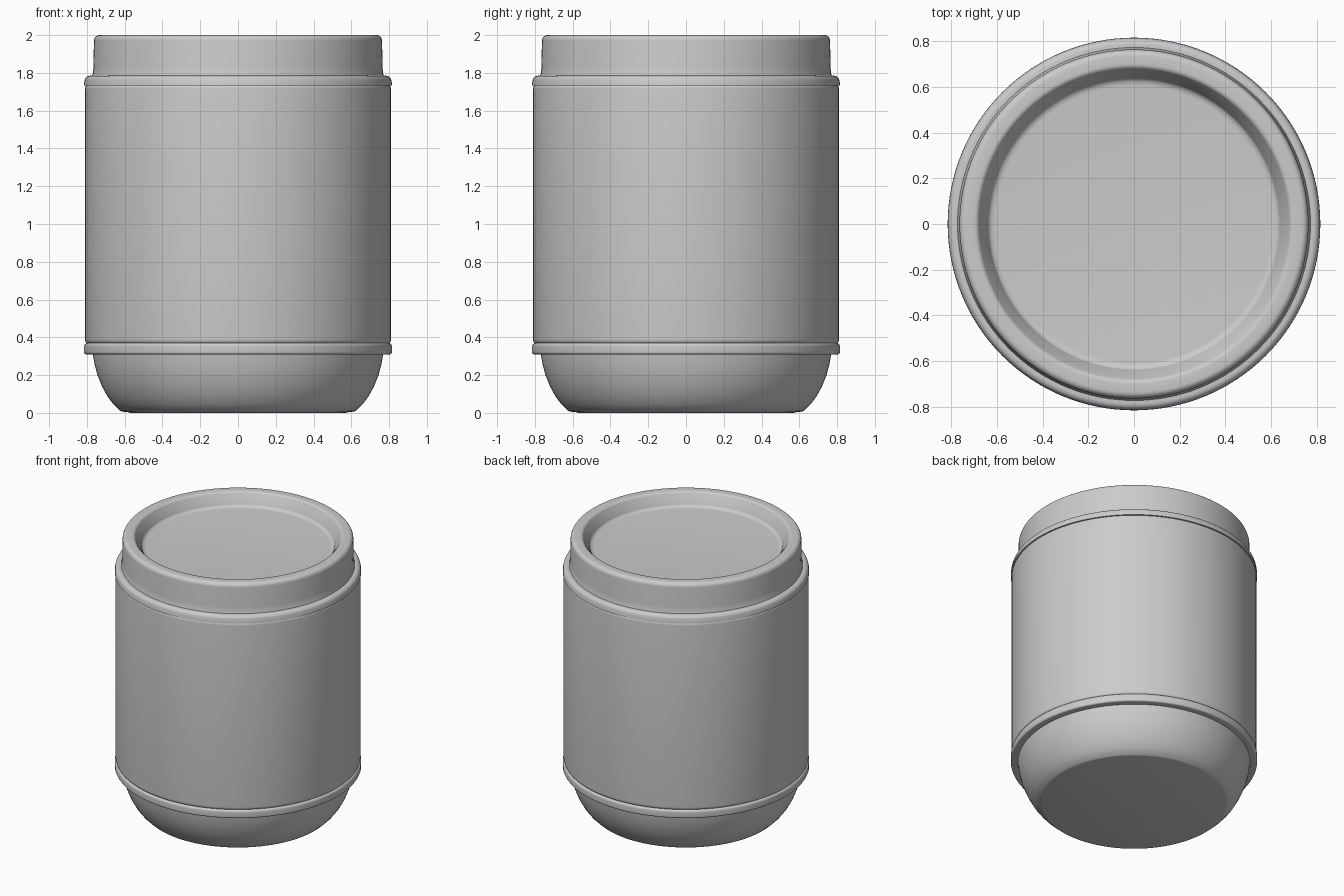
import bpy, bmesh, math

if "Cube" in bpy.data.objects:
    bpy.data.objects.remove(bpy.data.objects["Cube"])

SEGMENTS = 128


def lathe(name, profile):
    """Revolve an (r, z) profile, listed from bottom to top, around z."""
    bm = bmesh.new()
    verts = [bm.verts.new((r, 0, z)) for r, z in profile]
    edges = [bm.edges.new(pair) for pair in zip(verts, verts[1:])]
    bmesh.ops.spin(bm, geom=verts + edges, cent=(0, 0, 0), axis=(0, 0, 1),
                   angle=math.tau, steps=SEGMENTS, use_duplicate=False)
    bmesh.ops.remove_doubles(bm, verts=bm.verts, dist=1e-4)
    bmesh.ops.recalc_face_normals(bm, faces=bm.faces)
    mesh = bpy.data.meshes.new(name)
    bm.to_mesh(mesh)
    bm.free()
    ob = bpy.data.objects.new(name, mesh)
    bpy.context.collection.objects.link(ob)
    bpy.ops.object.select_all(action='DESELECT')
    bpy.context.view_layer.objects.active = ob
    ob.select_set(True)
    bpy.ops.object.shade_smooth_by_angle(angle=math.radians(35))
    return ob


def arc(cr, cz, rr, rz, a0, a1, n=6):
    """Elliptical arc in the (r, z) plane, angles in degrees."""
    return [(cr + rr * math.cos(math.radians(a0 + (a1 - a0) * i / n)),
             cz + rz * math.sin(math.radians(a0 + (a1 - a0) * i / n)))
            for i in range(n + 1)]


# Rounded base with a flat underside
lathe("base", [(0, 0), (0.57, 0)]
      + arc(0.59, 0.025, 0.05, 0.02, -90, -50, 4)
      + [(0.66, 0.046), (0.69, 0.085), (0.72, 0.14), (0.744, 0.2),
         (0.76, 0.26), (0.769, 0.315)])

# Lower rounded band
lathe("lower_band", [(0.765, 0.31)]
      + arc(0.803, 0.322, 0.012, 0.012, -90, 0)
      + arc(0.798, 0.352, 0.017, 0.018, 0, 90) + [(0.785, 0.37)])

# Cylindrical body wall with softened ends
lathe("body", arc(0.79, 0.39, 0.02, 0.025, -90, 0)
      + arc(0.79, 1.715, 0.02, 0.025, 0, 90))

# Upper band with flat underside and rounded shoulder
lathe("upper_band", [(0.785, 1.732), (0.815, 1.732), (0.814, 1.75)]
      + arc(0.785, 1.757, 0.027, 0.028, 0, 90) + [(0.765, 1.785)])

# Lid with rounded rim and recessed top panel
lathe("lid", [(0.772, 1.785), (0.768, 1.8), (0.765, 1.83)]
      + arc(0.735, 1.97, 0.028, 0.03, 0, 90)
      + arc(0.70, 1.975, 0.025, 0.025, 90, 165)
      + arc(0.605, 1.935, 0.035, 0.025, 0, -90) + [(0, 1.91)])
